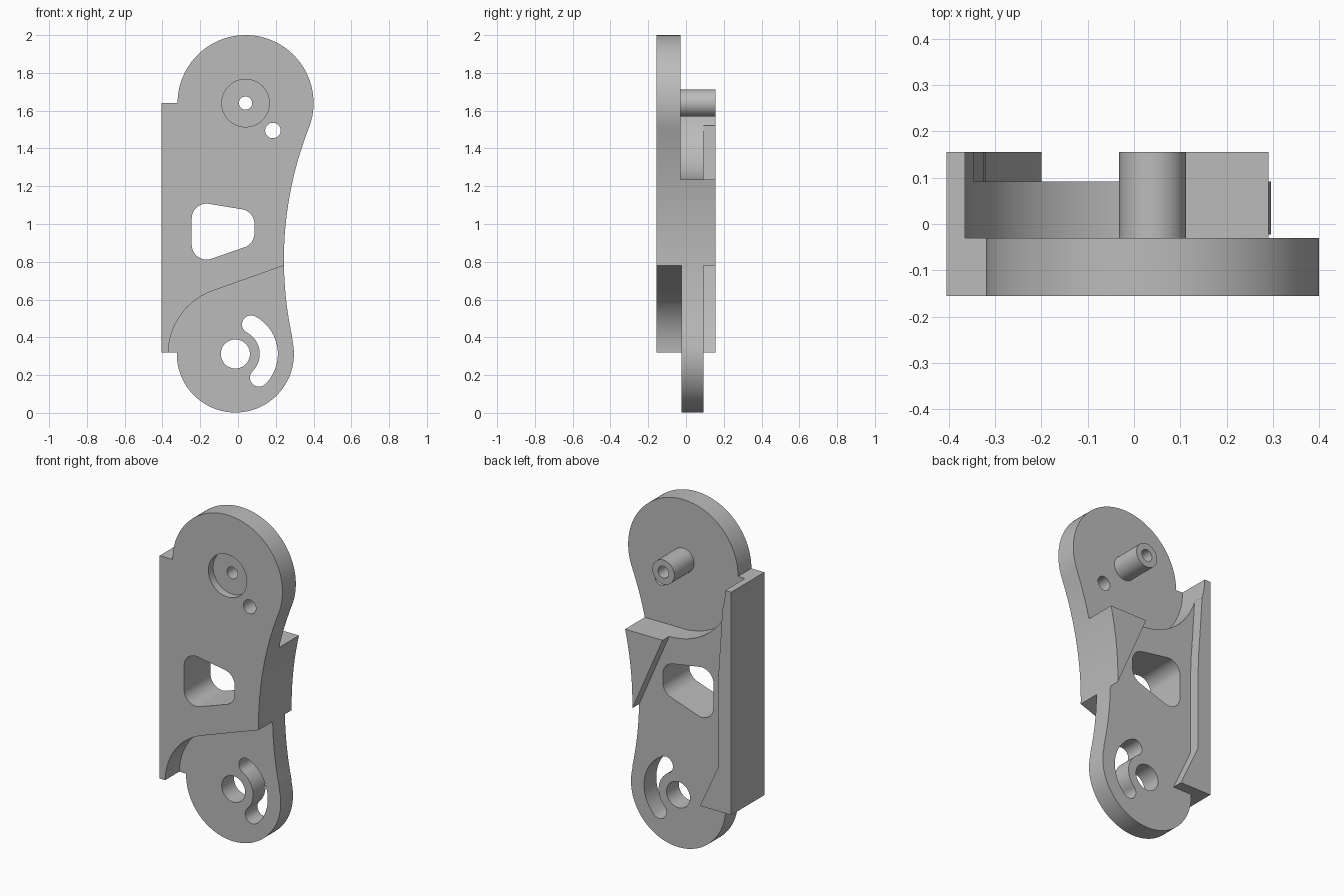
import bpy, bmesh
from math import sin, cos, pi, radians, atan2
from mathutils import Vector

cube = bpy.data.objects.get("Cube")
if cube:
    bpy.data.objects.remove(cube, do_unlink=True)

grey = bpy.data.materials.new("plain_grey")
grey.use_nodes = True
grey.diffuse_color = (0.5, 0.5, 0.5, 1)
grey.node_tree.nodes["Principled BSDF"].inputs["Base Color"].default_value = (0.5, 0.5, 0.5, 1)

FRONT, HEAD_BACK, FOOT_FRONT, FOOT_BACK, BACK = -0.155, -0.03, -0.023, 0.092, 0.155
HEAD, HEAD_R = (0.04, 1.64), 0.36
FOOT, FOOT_R = (-0.014, 0.312), 0.31
LEDGE = 0.32   # lower end of the side rail
SHELF = 1.235  # flat top of the thick middle


def arc(centre, r, a0, a1, n=32):
    """Points in the x-z plane, angles in degrees."""
    angles = [radians(a0 + (a1 - a0) * i / n) for i in range(n + 1)]
    return [(centre[0] + r * cos(a), centre[1] + r * sin(a)) for a in angles]


def circle(centre, r, n=64):
    return arc(centre, r, 0, 360, n)[:-1]


def rounded(points, r, n=10):
    """Round every corner of a convex outline."""
    out = []
    for i, p in enumerate(points):
        p = Vector(p)
        a = (Vector(points[i - 1]) - p).normalized()
        b = (Vector(points[(i + 1) % len(points)]) - p).normalized()
        half = a.angle(b) / 2
        centre = p + (a + b).normalized() * (r / sin(half))
        start = p + a * (r * cos(half) / sin(half)) - centre
        end = p + b * (r * cos(half) / sin(half)) - centre
        a0, a1 = atan2(start.y, start.x), atan2(end.y, end.x)
        turn = (a1 - a0 + pi) % (2 * pi) - pi
        out += arc(centre, r, a0 * 180 / pi, (a0 + turn) * 180 / pi, n)
    return out


def slab(name, outline, y0, y1):
    """Extrude an x-z outline from y0 to y1."""
    bm = bmesh.new()
    face = bm.faces.new([bm.verts.new((x, y0, z)) for x, z in outline])
    moved = bmesh.ops.extrude_face_region(bm, geom=[face])["geom"]
    bmesh.ops.translate(bm, vec=(0, y1 - y0, 0),
                        verts=[v for v in moved if isinstance(v, bmesh.types.BMVert)])
    bmesh.ops.recalc_face_normals(bm, faces=bm.faces)
    mesh = bpy.data.meshes.new(name)
    bm.to_mesh(mesh)
    bm.free()
    mesh.materials.append(grey)
    obj = bpy.data.objects.new(name, mesh)
    bpy.context.collection.objects.link(obj)
    return obj


def combine(body, tool, operation="DIFFERENCE"):
    tool.hide_render = True
    mod = body.modifiers.new(tool.name, "BOOLEAN")
    mod.object, mod.operation, mod.solver = tool, operation, "EXACT"
    bpy.context.view_layer.objects.active = body
    bpy.ops.object.modifier_apply(modifier=mod.name)
    bpy.data.objects.remove(tool, do_unlink=True)


# Full silhouette: round head, hollow right flank, round foot, straight rail
flank = arc((2.153, 0.81), 1.91, 158.8, 193.1, 40)
outline = (arc(HEAD, HEAD_R, 180, -21.4, 64) + flank[1:-1]
           + arc(FOOT, FOOT_R, 13, -178.5, 64)
           + [(-0.324, LEDGE), (-0.405, LEDGE), (-0.405, HEAD[1])])
body = slab("link_arm", outline, FRONT, BACK)

# Front pocket that thins the foot
pocket = (arc(FOOT, 0.355, 180, 109.3, 32)
          + [(0.243, 0.78), (0.6, 0.905), (0.6, -0.2), (-0.369, -0.2)])
combine(body, slab("foot_pocket", pocket, -0.3, FOOT_FRONT))

# Rear pocket that thins the head
pocket = (arc(HEAD, HEAD[1] - SHELF, 180, 270, 40)
          + [(0.8, SHELF), (0.8, 2.2), (-0.365, 2.2)])
combine(body, slab("head_pocket", pocket, HEAD_BACK, 0.3))

# Rear recess between the rail and the wedge
recess = [(-0.6, LEDGE), (-0.2, LEDGE), (-0.32, 0.58), (-0.32, 1.08), (-0.324, 1.18),
          (-0.333, 1.3), (-0.347, 1.52), (-0.3, 1.6), (0.045, 1.6), (0.045, SHELF),
          (0.243, 0.78), (0.6, 0.78), (0.6, -0.2), (-0.6, -0.2)]
combine(body, slab("rear_recess", recess, FOOT_BACK, 0.3))

# Pivot boss on the back of the head
combine(body, slab("pivot_boss", circle(HEAD, 0.072), HEAD_BACK - 0.02, BACK), "UNION")

# Holes: pivot bore, counterbore, pin hole, foot bore
combine(body, slab("counterbore", circle(HEAD, 0.126), -0.3, FRONT + 0.045))
for name, centre, r in (("pivot_bore", HEAD, 0.035), ("pin_hole", (0.185, 1.495), 0.041),
                        ("foot_bore", FOOT, 0.077)):
    combine(body, slab(name, circle(centre, r), -0.3, 0.3))

# Curved slot around the foot bore
MID, HALF, TOP, LOW = 0.177, 0.048, 62, -45
upper, lower = (arc(FOOT, MID, a, a, 1)[0] for a in (TOP, LOW))
slot = (arc(FOOT, MID + HALF, LOW, TOP)[:-1] + arc(upper, HALF, TOP, TOP + 180, 16)
        + arc(FOOT, MID - HALF, TOP, LOW)[1:-1] + arc(lower, HALF, LOW + 180, LOW + 360, 16)[:-1])
combine(body, slab("curved_slot", slot, -0.3, 0.3))

# Rounded window through the middle
window = [(-0.245, 0.78), (0.087, 0.895), (0.087, 1.067), (-0.245, 1.122)]
combine(body, slab("window", rounded(window, 0.078), -0.3, 0.3))

# Smooth curves, sharp edges
bpy.ops.object.select_all(action="DESELECT")
body.select_set(True)
bpy.context.view_layer.objects.active = body
bpy.ops.object.shade_smooth_by_angle(angle=radians(25))
